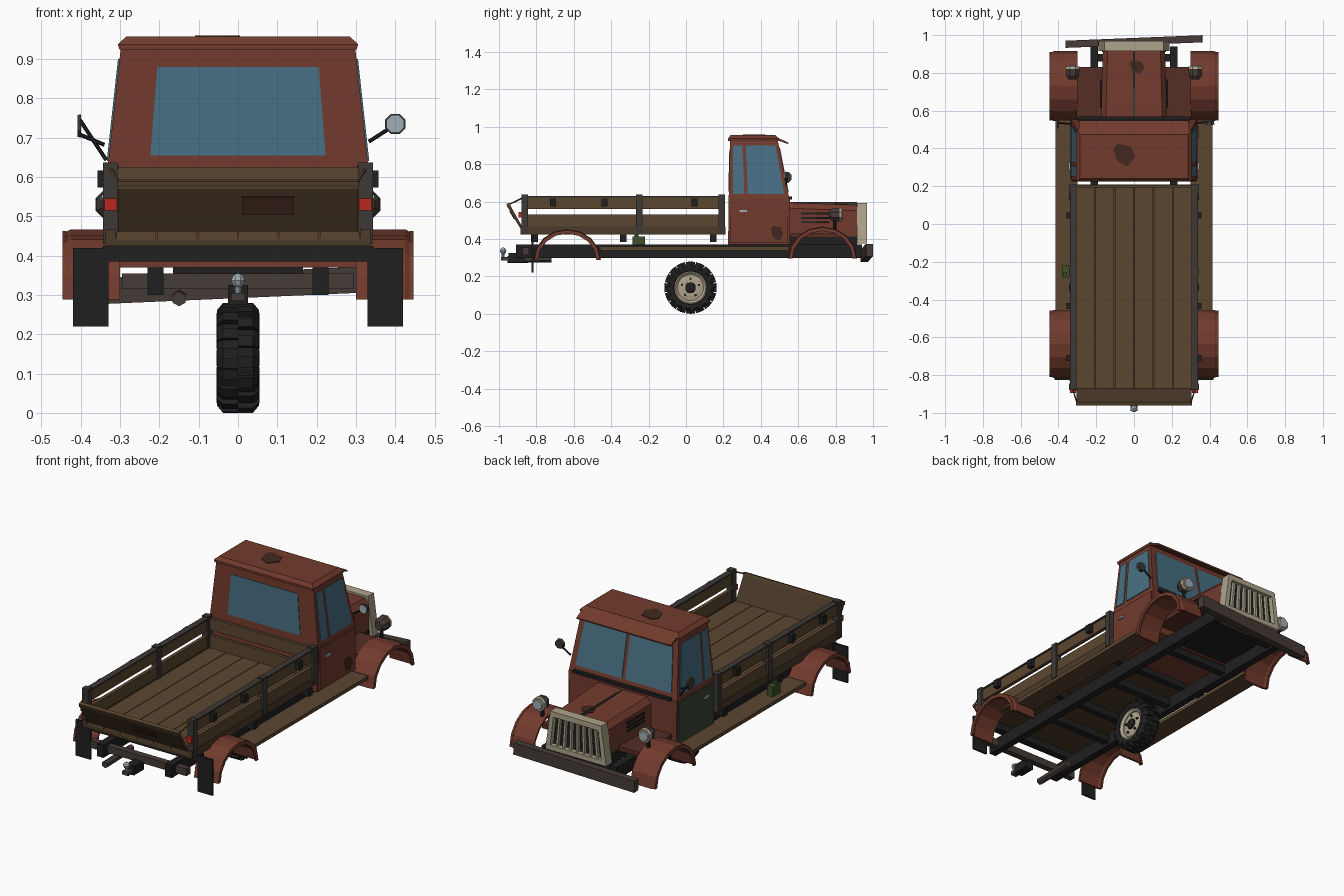
import bpy, bmesh
from math import sin, cos, pi, radians
from mathutils import Vector, Matrix

if "Cube" in bpy.data.objects:
    bpy.data.objects.remove(bpy.data.objects["Cube"])

def material(name, c):
    m = bpy.data.materials.new(name)
    m.diffuse_color = (*c, 1)
    m.use_nodes = True
    m.node_tree.nodes["Principled BSDF"].inputs["Base Color"].default_value = m.diffuse_color
    return m

RED = material("red_paint", (.17, .043, .026))
DKRED = material("dark_red", (.09, .026, .018))
GREEN = material("green_paint", (.04, .055, .035))
CAN = material("can_green", (.05, .08, .02))
WOOD = material("wood", (.105, .062, .03))
WOOD2 = material("wood_dark", (.07, .042, .022))
STEEL = material("steel", (.045, .04, .036))
BLACK = material("black", (.014, .014, .014))
BUMP = material("bumper", (.06, .045, .038))
CREAM = material("cream", (.42, .37, .26))
GLASS = material("glass", (.065, .16, .23))
LENS = material("lens", (.35, .42, .46))
RUST = material("rust", (.055, .022, .014))
LAMP = material("tail_lamp", (.5, .02, .015))

def loft(name, sections, mat, closed=False):
    """Skin a row of equal-length point loops."""
    bm = bmesh.new()
    rows = [[bm.verts.new(p) for p in s] for s in sections]
    n = len(rows[0])
    pairs = list(zip(rows, rows[1:])) + ([(rows[-1], rows[0])] if closed else [])
    for a, b in pairs:
        for i in range(n):
            j = (i + 1) % n
            bm.faces.new((a[i], a[j], b[j], b[i]))
    if not closed:
        bm.faces.new(rows[0])
        bm.faces.new(rows[-1])
    bmesh.ops.recalc_face_normals(bm, faces=bm.faces)
    me = bpy.data.meshes.new(name)
    bm.to_mesh(me)
    bm.free()
    me.materials.append(mat)
    ob = bpy.data.objects.new(name, me)
    bpy.context.collection.objects.link(ob)
    return ob

def rect(x, y0, y1, z):
    return [(-x, y0, z), (x, y0, z), (x, y1, z), (-x, y1, z)]

def box(name, x0, x1, y0, y1, z0, z1, mat):
    return loft(name, [[(x0, y0, z), (x1, y0, z), (x1, y1, z), (x0, y1, z)] for z in (z0, z1)], mat)

def prism(name, yz, x0, x1, mat):
    return loft(name, [[(x, y, z) for y, z in yz] for x in (x0, x1)], mat)

def panel(name, pts, mat, t=.004):
    pts = [Vector(p) for p in pts]
    n = (pts[1] - pts[0]).cross(pts[2] - pts[0]).normalized() * t
    return loft(name, [[p - n for p in pts], [p + n for p in pts]], mat)

def cyl(name, stations, mat, n=8):
    """Round part through (point, radius) stations on a straight axis."""
    a, b = Vector(stations[0][0]), Vector(stations[-1][0])
    q = (b - a).to_track_quat('Z', 'Y')
    ring = lambda p, r: [Vector(p) + q @ Vector((r * cos(2*pi*(i+.5)/n), r * sin(2*pi*(i+.5)/n), 0)) for i in range(n)]
    return loft(name, [ring(p, r) for p, r in stations], mat)

# Chassis
for s in (-1, 1):
    box("frame_rail", s*.19, s*.23, -.91, .94, .30, .37, BLACK)
    box("running_board", s*.30, s*.415, -.46, .55, .34, .36, WOOD)
for y in (-.45, .05, .5, .88):
    box("frame_crossmember", -.2, .2, y-.02, y+.02, .315, .355, BLACK)
box("rear_crossmember", -.295, .295, -.875, -.84, .315, .355, BUMP)
box("hitch_bar", -.025, .025, -.95, -.86, .275, .325, BLACK)
box("hitch_mount", -.018, .018, -.99, -.94, .285, .305, BUMP)
cyl("hitch_ball", [((0, -.978, z), r) for z, r in ((.30, .008), (.32, .008), (.325, .014), (.337, .019), (.348, .014), (.354, .005))], LENS)
cyl("tail_pipe", [((-.15, -.955, .29), .019), ((-.15, -.72, .295), .019)], BUMP, 6)
bumper = box("front_bumper", -.362, .362, -.019, .019, -.033, .033, BUMP)
bumper.matrix_world = Matrix.Translation((0, .966, .325)) @ Matrix.Rotation(radians(2.3), 4, 'Z') @ Matrix.Rotation(radians(-2.5), 4, 'Y')

# Wheel
C = Vector((0, .024, .14))
def polar(x, r, a):
    return C + Vector((x, r * cos(a), r * sin(a)))
tyre = [(-.036, .082), (-.05, .09), (-.054, .112), (-.04, .126), (.04, .126), (.054, .112), (.05, .09), (.036, .082)]
loft("tyre", [[polar(x, r, 2*pi*i/28) for x, r in tyre] for i in range(28)], BLACK, True)
for s in (-1, 1):
    for i in range(16):
        a = 2*pi*(i + .2*s)/16
        loft("tyre_lug", [[polar(s*x, r, a + d) for x, r in ((0, .12), (.055, .108), (.053, .122), (.038, .14), (0, .14))] for d in (-.1, .1)], BLACK)
    rim = [(s*.02, .088), (s*.044, .091), (s*.047, .082), (s*.036, .07), (s*.02, .07)]
    loft("wheel_rim", [[polar(x, r, 2*pi*i/20) for x, r in rim] for i in range(20)], CREAM, True)
    cyl("wheel_disc", [(C + Vector((s*x, 0, 0)), r) for x, r in ((.005, .075), (.03, .074), (.036, .045))], CREAM, 20)
    cyl("wheel_hub", [(C + Vector((s*x, 0, 0)), r) for x, r in ((.03, .03), (.046, .028), (.05, .018))], BLACK, 10)
    for i in range(5):
        a = 2*pi*i/5 + .3
        cyl("wheel_bolt", [(polar(s*.03, .048, a), .007), (polar(s*.042, .048, a), .007)], BLACK, 6)

# Fenders, with an outer rolled lip, and mud flaps
def fender(name, s, yc, ry, z0, rz):
    def arc(xs):
        secs = []
        for i in range(9):
            a = pi * i / 8
            secs.append([(s*x, yc + (ry - d)*cos(a), z0 + (rz - d)*sin(a)) for x, d in xs])
        return secs
    loft(name, arc([(.30, 0), (.425, 0), (.44, .008), (.44, .02), (.425, .012), (.30, .012)]), RED)
    loft(name + "_lip", arc([(.436, .004), (.447, .004), (.447, .024), (.436, .024)]), RED)
for s in (-1, 1):
    fender("rear_fender", s, -.635, .18, .288, .165)
    fender("front_fender", s, .73, .185, .295, .172)
    box("mud_flap", s*.33, s*.42, -.825, -.815, .22, .42, BLACK)
    box("inner_wing", s*.165, s*.305, .56, .83, .405, .43, DKRED)

# Cargo bed
N = 6
for i in range(N):
    w = .62 / N
    x = -.31 + i*w
    box("floor_plank", x+.0015, x+w-.0015, -.885, .21, .44, .46, WOOD)
box("bed_base", -.335, .335, -.885, .21, .425, .445, WOOD2)
for y in (-.81, -.335, .145):
    box("bed_crossbeam", -.345, .345, y-.018, y+.018, .385, .425, BLACK)
for s in (-1, 1):
    box("side_sill", s*.31, s*.337, -.885, .21, .425, .466, WOOD2)
    box("side_plank_lower", s*.312, s*.332, -.87, .205, .466, .53, WOOD)
    box("side_plank_upper", s*.312, s*.332, -.87, .205, .56, .625, WOOD)
    box("side_cap", s*.304, s*.338, -.87, .205, .622, .63, STEEL)
    for y in (-.862, -.25, .192):
        box("side_stake", s*.306, s*.343, y-.017, y+.017, .43, .637, STEEL)
    for y in (-.71, -.435, .045):
        box("side_hook", s*.33, s*.357, y-.016, y+.016, .573, .617, BLACK)
    box("tail_lamp", s*.308, s*.34, -.895, -.875, .515, .545, LAMP)
    cyl("tailgate_stay", [((s*.325, -.87, .622), .004), ((s*.30, -.952, .582), .004)], WOOD, 5)
for z0, z1 in ((.46, .53), (.56, .625)):
    box("headboard_plank", -.31, .31, .19, .207, z0, z1, WOOD)
prism("tailgate", [(-.872, .46), (-.888, .46), (-.958, .578), (-.944, .588)], -.305, .305, WOOD2)
prism("tailgate_cap", [(-.938, .578), (-.955, .57), (-.96, .588), (-.943, .594)], -.307, .307, WOOD)
def gate(x, z):
    return (x, -.888 - (z - .46)*.593, z)
panel("number_plate", [gate(.01, .507), gate(.143, .507), gate(.143, .55), gate(.01, .55)], RUST)
box("fuel_can", -.382, -.345, -.285, -.218, .36, .415, CAN)
box("fuel_can_cap", -.372, -.355, -.275, -.255, .415, .425, CAN)

# Cab
loft("cab_body", [rect(.328, .225, .555, .37), rect(.333, .228, .555, .615)], RED)
loft("cab_upper", [rect(.333, .228, .553, .612), rect(.298, .236, .49, .93)], RED)
loft("cab_roof", [rect(.302, .225, .495, .925), rect(.306, .225, .497, .937), rect(.285, .24, .475, .957)], RED)
prism("sun_visor", [(.485, .945), (.548, .915), (.546, .907), (.485, .93)], -.29, .29, RED)
box("cowl_strip", -.30, .30, .54, .568, .612, .628, BLACK)
def side(s, y, z):
    return (s * (.333 - (z - .612)*.11), y, z)
def front(x, z):
    return (x, .553 - (z - .612)*.198, z)
for s, paint in ((-1, GREEN), (1, RED)):
    box("door", s*.32, s*.339, .237, .545, .378, .608, paint)
    box("door_handle", s*.335, s*.347, .285, .325, .545, .555, LENS)
    panel("quarter_window", [side(s, *p) for p in ((.25, .64), (.312, .64), (.302, .9), (.252, .9))], GLASS)
    panel("door_window", [side(s, *p) for p in ((.33, .64), (.525, .64), (.478, .9), (.32, .9))], GLASS)
    panel("windshield", [front(s*x, z) for x, z in ((.01, .65), (.295, .65), (.27, .89), (.01, .89))], GLASS)
panel("rear_window", [(x, .229 + (z - .612)*.025, z) for x, z in ((-.223, .655), (.223, .655), (.205, .88), (-.205, .88))], GLASS)

# Mirrors
cyl("right_mirror", [((.40, .528, .735), .028), ((.40, .545, .735), .024)], STEEL)
cyl("right_mirror_glass", [((.40, .524, .735), .024), ((.40, .53, .735), .024)], LENS)
cyl("right_mirror_arm", [((.333, .535, .69), .005), ((.395, .54, .73), .005)], BLACK, 6)
cyl("left_mirror", [((-.40, .535, .73), .032), ((-.408, .535, .73), .03)], STEEL)
cyl("left_mirror_arm_upper", [((-.335, .53, .643), .005), ((-.402, .535, .745), .005)], BLACK, 6)
cyl("left_mirror_arm_lower", [((-.34, .53, .682), .005), ((-.402, .535, .708), .005)], BLACK, 6)

# Hood, louvres and engine bay
def hood(y, w, z):
    return [(-w, y, .415), (w, y, .415), (w, y, z-.03), (w-.025, y, z), (-w+.025, y, z), (-w, y, z-.03)]
loft("hood", [hood(.55, .175, .595), hood(.915, .165, .582)], RED)
box("hood_hinge", -.004, .004, .56, .915, .58, .597, STEEL)
box("engine_bay", -.165, .165, .55, .915, .35, .415, BLACK)
for s in (-1, 1):
    for z in (.49, .513, .536):
        box("hood_louvre", s*.16, s*.179, .615, .765, z-.005, z+.005, BLACK)

# Grille
def gr(x, z, y):
    return (x * (.187 - (z - .375)*.14) / .187, y, z)
def grille(name, x0, x1, z0, z1, y0, y1, mat):
    loft(name, [[gr(x0, z0, y), gr(x1, z0, y), gr(x1, z1, y), gr(x0, z1, y)] for y in (y0, y1)], mat)
grille("grille_back", -.17, .17, .385, .58, .91, .94, BLACK)
grille("grille_top", -.187, .187, .562, .592, .915, .968, CREAM)
grille("grille_bottom", -.187, .187, .375, .402, .915, .968, CREAM)
for s in (-1, 1):
    grille("grille_side", s*.16, s*.187, .375, .592, .915, .968, CREAM)
for i in range(7):
    x = -.126 + .042*i
    grille("grille_bar", x-.007, x+.007, .395, .57, .935, .957, CREAM)

# Headlamps
for s in (-1, 1):
    lx = s*.325
    cyl("headlamp", [((lx, .765, .53), .022), ((lx, .785, .53), .037), ((lx, .825, .53), .039)], BUMP)
    cyl("headlamp_ring", [((lx, .82, .53), .041), ((lx, .833, .53), .038)], CREAM)
    cyl("headlamp_lens", [((lx, .83, .53), .032), ((lx, .838, .53), .026)], LENS)
    cyl("headlamp_post", [((lx, .795, .43), .01), ((lx, .795, .505), .01)], BLACK, 6)

# Rust patches
blob = [(-.055, .035), (-.03, .06), (.04, .045), (.06, -.01), (.02, -.06), (-.035, -.03)]
panel("roof_rust", [(-.055 + x, .365 + y, .957) for x, y in blob], RUST, .003)
panel("hood_rust", [(.015 + x*.7, .83 + y*.6, .5855 - y*.02) for x, y in blob], RUST, .003)
panel("door_rust", [(.339, .485 + x*.6, .43 + y*.7) for x, y in blob], RUST, .003)
